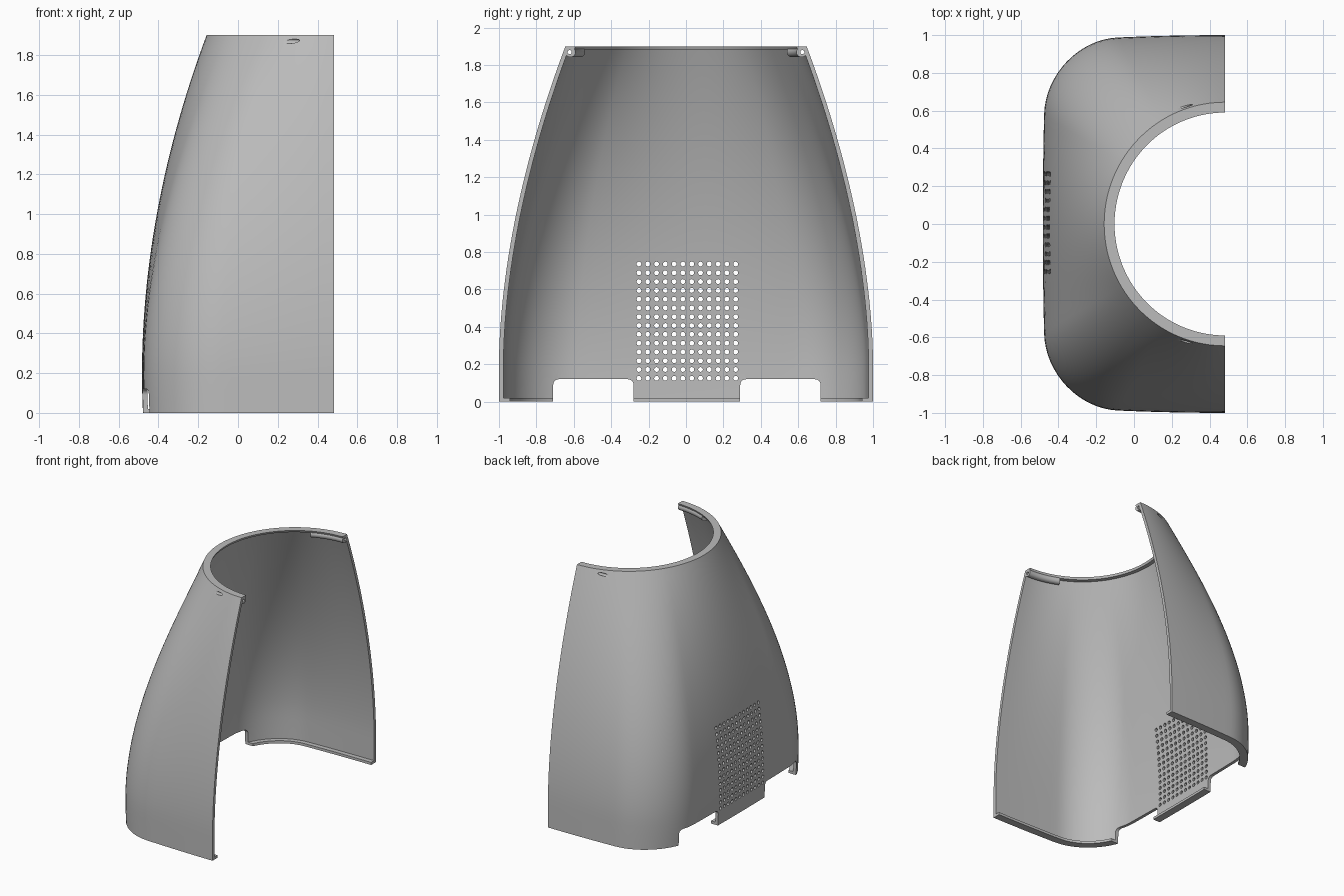
import bpy, bmesh, math
from mathutils import Matrix, Vector

if "Cube" in bpy.data.objects:
    bpy.data.objects.remove(bpy.data.objects["Cube"], do_unlink=True)

HEIGHT = 1.9
OPEN_X = 0.482     # plane of the open side
WALL, LIP, FLANGE = 0.024, 0.055, 0.06

grey = bpy.data.materials.new("plain_grey")
grey.use_nodes = True
grey.diffuse_color = (0.5, 0.5, 0.5, 1)
grey.node_tree.nodes["Principled BSDF"].inputs["Base Color"].default_value = (0.5, 0.5, 0.5, 1)


def make_object(name, bm):
    bmesh.ops.recalc_face_normals(bm, faces=bm.faces)
    mesh = bpy.data.meshes.new(name)
    bm.to_mesh(mesh)
    bm.free()
    obj = bpy.data.objects.new(name, mesh)
    bpy.context.collection.objects.link(obj)
    mesh.materials.append(grey)
    return obj


def sweep(bm, rings):
    """Join closed rings of points into a capped solid."""
    loops = [[bm.verts.new(p) for p in ring] for ring in rings]
    n = len(loops[0])
    for a, b in zip(loops, loops[1:]):
        for i in range(n):
            j = (i + 1) % n
            bm.faces.new((a[i], a[j], b[j], b[i]))
    bm.faces.new(loops[0])
    bm.faces.new(loops[-1])


def half_rounded_square(radius=0.4, side=10, corner=16):
    """Unit outline from the open edge, round the back, to the open edge."""
    flat = 1 - radius
    pts = [(flat * i / side, 1) for i in range(side)]
    for i in range(corner):
        t = math.pi / 2 * i / corner
        pts.append((flat + radius * math.sin(t), flat + radius * math.cos(t)))
    pts += [(1, flat * (1 - i / side)) for i in range(side)]
    return pts + [(1, 0)] + [(x, -y) for x, y in reversed(pts)]


BASE = half_rounded_square()


def outline(z):
    """Section at height z: rounded square below, semicircle at the top."""
    u = (z - 0.2) / (HEIGHT - 0.2)
    drop = max(u, 0) ** 1.8
    depth = 0.965 - 0.325 * abs(u) ** 1.95
    width = 1 - 0.355 * drop
    pts = []
    for x, y in BASE:
        bulged = Vector((x * (1 - 0.02 * y * y), y * (1 - 0.035 * x * x)))
        p = bulged.lerp(Vector((x, y)).normalized(), drop)
        pts.append(Vector((OPEN_X - depth * p.x, width * p.y)))
    return pts


def inset_outline(z, amount):
    pts = outline(z)
    result = []
    for i, p in enumerate(pts):
        if i in (0, len(pts) - 1):
            normal = Vector((0, -1 if i == 0 else 1))
        else:
            d = (pts[i + 1] - pts[i - 1]).normalized()
            normal = Vector((-d.y, d.x))
        if normal.dot(Vector((OPEN_X, 0)) - p) < 0:
            normal = -normal
        q = p + normal * amount
        result.append((q.x, q.y, z))
    return result


# Shell wall with a top lip and a bottom flange, swept as one profile
STEPS = 32
heights = [HEIGHT * i / STEPS for i in range(STEPS + 1)]
profile = [(z, 0) for z in heights]
profile += [(HEIGHT, LIP), (HEIGHT - 0.017, LIP), (HEIGHT - 0.017, WALL)]
profile += [(z, WALL) for z in reversed(heights[1:-1])]
profile += [(0.02, WALL), (0.02, FLANGE), (0, FLANGE)]
columns = [inset_outline(z, inset) for z, inset in profile]
bm = bmesh.new()
sweep(bm, list(zip(*columns)))
shell = make_object("shell", bm)


# Screw bosses following the top rim at both open edges
BOSS_Z, BOSS_R = 1.869, 0.027


def make_boss(name, sign):
    bm = bmesh.new()
    rings = []
    for i in range(9):
        t = math.asin(0.25 / 0.617) * i / 8
        ring = []
        for k in range(20):
            a = math.tau * k / 20
            r = 0.617 + BOSS_R * math.cos(a)
            ring.append((OPEN_X - r * math.sin(t), sign * r * math.cos(t),
                         BOSS_Z + BOSS_R * math.sin(a)))
        rings.append(ring)
    sweep(bm, rings)
    return make_object(name, bm)


bosses = [make_boss("left_boss", 1), make_boss("right_boss", -1)]


def add_rod(bm, x0, x1, y, z, radius, sides):
    """Cylinder lying along x."""
    place = Matrix.Translation(((x0 + x1) / 2, y, z)) @ Matrix.Rotation(math.pi / 2, 4, "Y")
    bmesh.ops.create_cone(bm, cap_ends=True, segments=sides, radius1=radius,
                          radius2=radius, depth=x1 - x0, matrix=place)


# Cutter: grid of vent holes in the back wall
bm = bmesh.new()
for row in range(14):
    for col in range(12):
        add_rod(bm, -0.6, -0.3, 0.007 + (col - 5.5) * 0.047, 0.125 + row * 0.047, 0.013, 12)
vent_cutter = make_object("vent_cutter", bm)

# Cutter: two cable notches with rounded upper corners
bm = bmesh.new()
for centre in (-0.495, 0.505):
    half, top, r = 0.215, 0.12, 0.03
    section = [(centre - half, -0.1), (centre + half, -0.1)]
    for sign in (1, -1):
        arc = [math.pi / 2 * i / 6 for i in range(7)]
        corner = [(centre + sign * (half - r + r * math.cos(t)), top - r + r * math.sin(t)) for t in arc]
        section += corner if sign == 1 else corner[::-1]
    sweep(bm, [[(x, y, z) for y, z in section] for x in (-0.7, -0.2)])
notch_cutter = make_object("notch_cutter", bm)

# Cutter: screw holes that break out through the curved wall
bm = bmesh.new()
for sign in (1, -1):
    add_rod(bm, 0.23, 0.6, sign * 0.622, BOSS_Z, 0.011, 16)
screw_cutter = make_object("screw_cutter", bm)

cutters = [vent_cutter, notch_cutter, screw_cutter]


def finish(obj, tools):
    """Apply the cuts, then smooth the curved faces."""
    bpy.ops.object.select_all(action="DESELECT")
    bpy.context.view_layer.objects.active = obj
    obj.select_set(True)
    for tool in tools:
        mod = obj.modifiers.new(tool.name, "BOOLEAN")
        mod.operation = "DIFFERENCE"
        mod.solver = "EXACT"
        mod.object = tool
        bpy.ops.object.modifier_apply(modifier=mod.name)
    bpy.ops.object.shade_smooth_by_angle(angle=math.radians(30))


finish(shell, cutters)
for boss in bosses:
    finish(boss, [screw_cutter])
for cutter in cutters:
    bpy.data.objects.remove(cutter, do_unlink=True)
